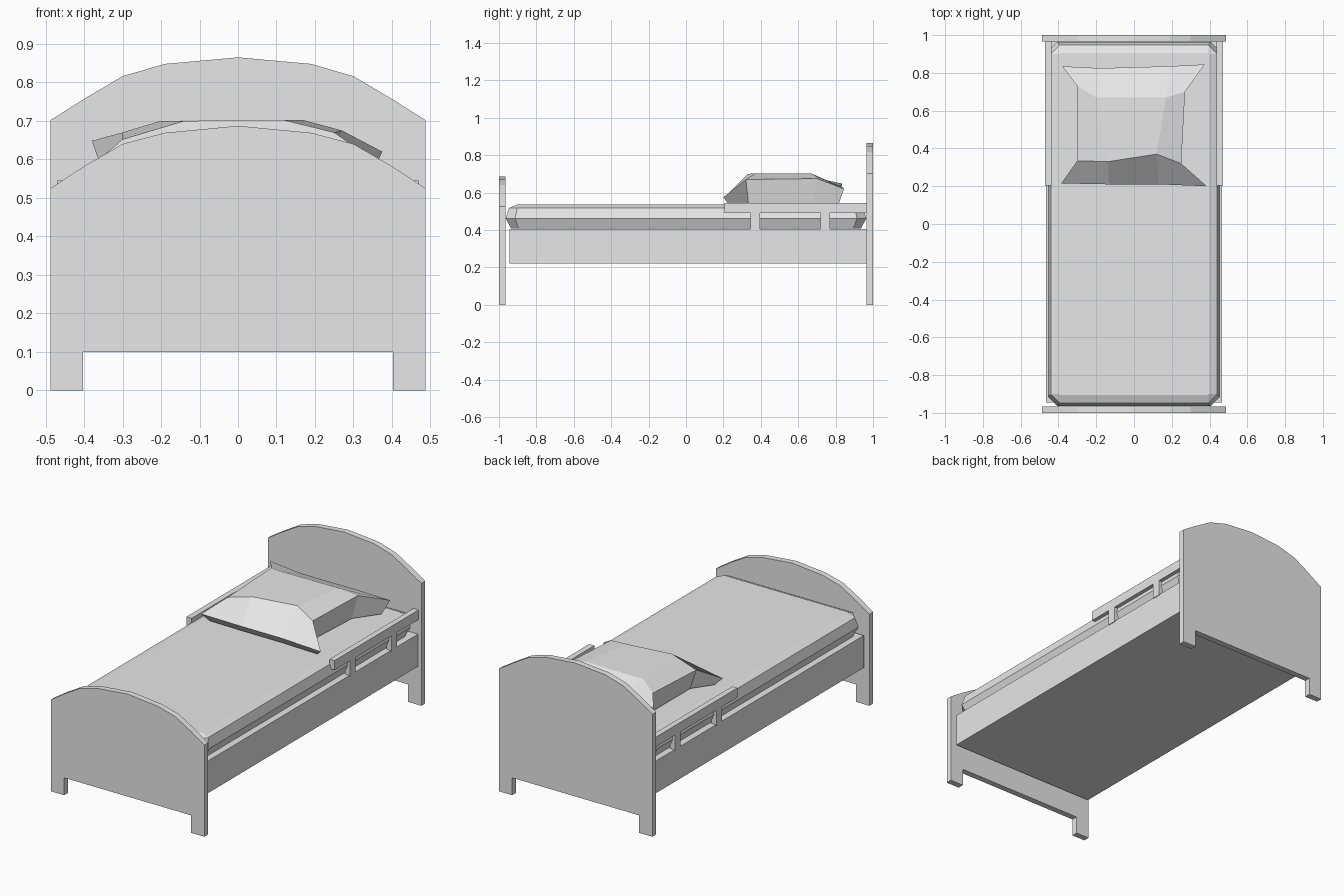
import bpy
import bmesh
from mathutils import Vector

default_cube = bpy.data.objects.get("Cube")
if default_cube:
    bpy.data.objects.remove(default_cube, do_unlink=True)

# One plain grey for the whole bed
grey = bpy.data.materials.new("light_grey")
grey.use_nodes = True
grey.diffuse_color = (0.8, 0.8, 0.8, 1)
grey.node_tree.nodes["Principled BSDF"].inputs["Base Color"].default_value = grey.diffuse_color


def finish(name, bm):
    """Turn a bmesh into a flat-shaded object with outward normals."""
    bmesh.ops.recalc_face_normals(bm, faces=bm.faces)
    mesh = bpy.data.meshes.new(name)
    bm.to_mesh(mesh)
    bm.free()
    mesh.materials.append(grey)
    obj = bpy.data.objects.new(name, mesh)
    bpy.context.collection.objects.link(obj)
    return obj


def box(name, low, high):
    """Axis-aligned box between two opposite corners."""
    low, high = Vector(low), Vector(high)
    bm = bmesh.new()
    bmesh.ops.create_cube(bm, size=1)
    bmesh.ops.scale(bm, vec=high - low, verts=bm.verts)
    bmesh.ops.translate(bm, vec=(low + high) / 2, verts=bm.verts)
    return finish(name, bm)


def loft(name, rings):
    """Skin closed rings of points and cap both ends."""
    bm = bmesh.new()
    loops = [[bm.verts.new(point) for point in ring] for ring in rings]
    for lower, upper in zip(loops, loops[1:]):
        for i in range(len(lower)):
            bm.faces.new((lower[i - 1], lower[i], upper[i], upper[i - 1]))
    bm.faces.new(loops[0])
    bm.faces.new(loops[-1])
    return finish(name, bm)


def end_board(name, arch, y_front, y_back):
    """Arched board with two short legs, extruded along y."""
    half = [(0.403, 0.1), (0.403, 0), (0.487, 0)] + arch
    mirrored = [(-x, z) for x, z in reversed(half) if x > 0]
    outline = half + mirrored
    return loft(name, [[(x, y, z) for x, z in outline] for y in (y_front, y_back)])


# Arched boards at both ends
arch_x = (0.487, 0.4, 0.3, 0.19, 0)
head_arch = list(zip(arch_x, (0.702, 0.757, 0.816, 0.848, 0.865)))
foot_arch = list(zip(arch_x, (0.525, 0.582, 0.64, 0.669, 0.687)))
end_board("headboard", head_arch, 0.965, 1)
end_board("footboard", foot_arch, -1, -0.965)

# Solid base under the mattress
box("bed_base", (-0.466, -0.945, 0.22), (0.466, 0.965, 0.405))

# Guard rails with two posts on each side
for side, sign in (("left", 1), ("right", -1)):
    inner, outer = sorted((sign * 0.437, sign * 0.47))
    box(side + "_guard_rail", (inner, 0.205, 0.49), (outer, 0.965, 0.545))
    for label, y in (("front", 0.37), ("back", 0.745)):
        box(f"{side}_{label}_rail_post", (inner, y - 0.025, 0.4), (outer, y + 0.025, 0.495))


def chamfered_ring(half_x, half_y, cut, z):
    """Rectangle with cut corners at height z."""
    quarter = [(half_x, half_y - cut), (half_x - cut, half_y)]
    top = quarter + [(-x, y) for x, y in reversed(quarter)]
    return [(x, y, z) for x, y in top + [(-x, -y) for x, y in top]]


# Mattress with sloping sides
loft("mattress", [
    chamfered_ring(0.43, 0.935, 0.04, 0.407),
    chamfered_ring(0.455, 0.964, 0.05, 0.462),
    chamfered_ring(0.44, 0.947, 0.045, 0.517),
    chamfered_ring(0.397, 0.905, 0.006, 0.535),
])

# Pillow: rows of points from the front seam, over the crown, to the back seam
pillow_rows = [
    [(-0.385, 0.215, 0.58), (-0.13, 0.21, 0.58), (0.13, 0.21, 0.58), (0.385, 0.2, 0.575)],
    [(-0.3, 0.335, 0.652), (-0.14, 0.33, 0.7), (0.12, 0.37, 0.702), (0.25, 0.32, 0.67)],
    [(-0.3, 0.73, 0.67), (-0.2, 0.67, 0.7), (0.17, 0.67, 0.702), (0.27, 0.7, 0.675)],
    [(-0.38, 0.835, 0.648), (-0.18, 0.825, 0.635), (0.18, 0.835, 0.63), (0.375, 0.845, 0.62)],
]
bm = bmesh.new()
grid = [[bm.verts.new(point) for point in row] for row in pillow_rows]
for near, far in zip(grid, grid[1:]):
    for i in range(len(near) - 1):
        bm.faces.new((near[i], near[i + 1], far[i + 1], far[i]))

# Pillow underside: the seam drawn in and flattened onto the mattress
seam = [edge for edge in bm.edges if edge.is_boundary]
under = bmesh.ops.extrude_edge_only(bm, edges=seam)["geom"]
for vert in [item for item in under if isinstance(item, bmesh.types.BMVert)]:
    vert.co.x *= 0.9
    vert.co.y = 0.5 + (vert.co.y - 0.5) * 0.92
    vert.co.z = 0.542
bmesh.ops.holes_fill(bm, edges=[edge for edge in bm.edges if edge.is_boundary], sides=0)
finish("pillow", bm)
